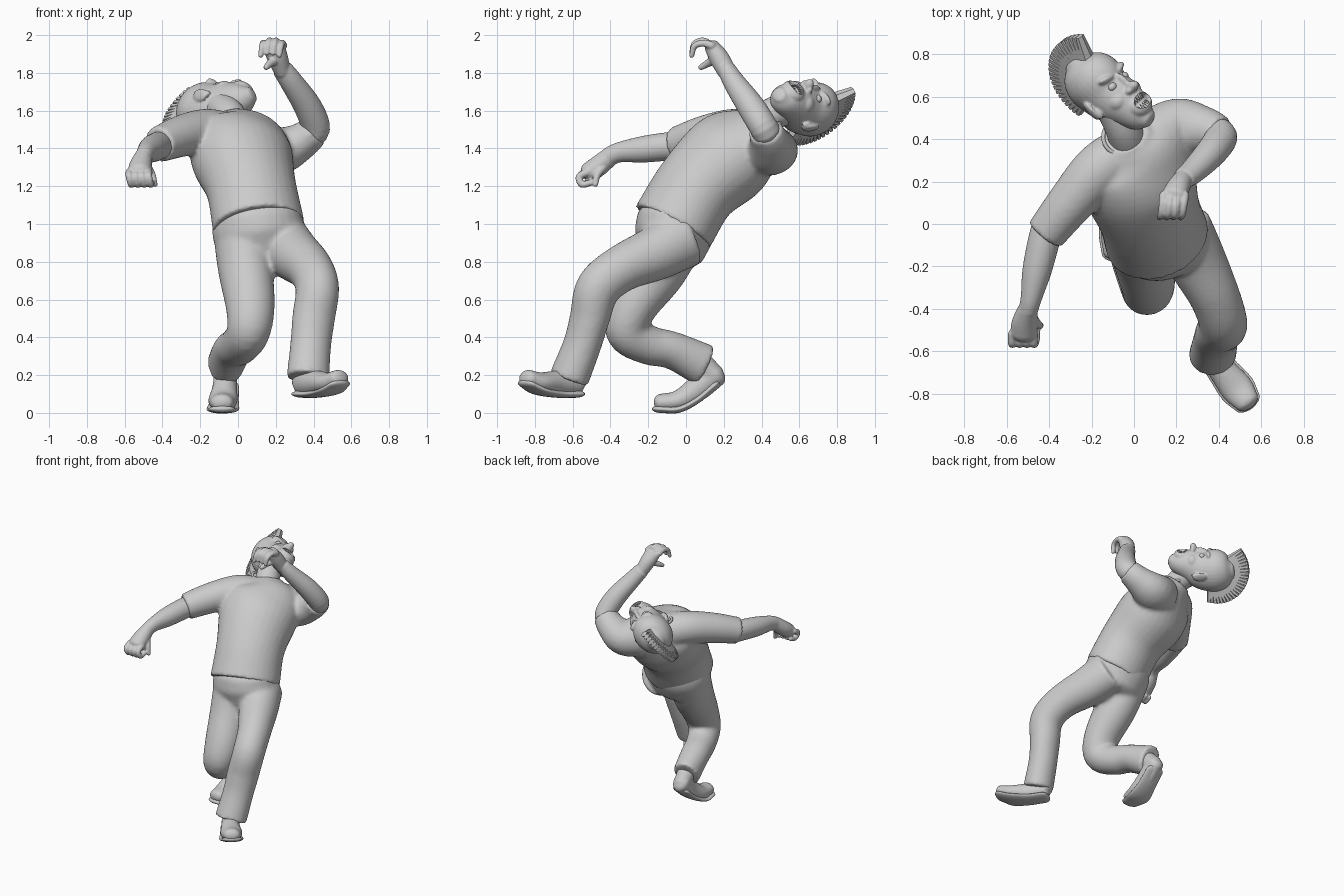
import bpy, bmesh
from math import sin, cos, pi, radians
from mathutils import Matrix, Vector

cube = bpy.data.objects.get("Cube")
if cube:
    bpy.data.objects.remove(cube)

grey = bpy.data.materials.new("plain grey")
grey.use_nodes = True
grey.diffuse_color = (.6, .6, .6, 1)
grey.node_tree.nodes["Principled BSDF"].inputs["Base Color"].default_value = (.6, .6, .6, 1)


def tube(bm, path, hint=(1, 0, 0), sides=24, steps=5, ends=0.0):
    """Loft ellipses along a smooth path of (x, y, z, half width, half depth)."""
    pts = [Vector(p) for p in path]
    pts = [pts[0] * 2 - pts[1]] + pts + [pts[-1] * 2 - pts[-2]]
    line = []
    for a, b, c, d in zip(pts, pts[1:], pts[2:], pts[3:]):
        for k in range(steps):
            t = k / steps
            line.append((b * 2 + (c - a) * t + (a * 2 - b * 5 + c * 4 - d) * t * t
                         + (b * 3 - a - c * 3 + d) * t ** 3) * .5)
    line.append(pts[-2])
    centres = [p.to_3d() for p in line]
    rings = []
    last = len(line) - 1
    for i, p in enumerate(line):
        t = (centres[min(i + 1, last)] - centres[max(i - 1, 0)]).normalized()
        s = Vector(hint)
        s = (s - t * s.dot(t)).normalized()
        rings.append((centres[i], s, t.cross(s), p[3], p[4], t))
    if ends:
        def dome(ring, sign):
            c, s, d, w, h, t = ring
            return [(c + t * sign * ends * min(w, h) * sin(a), s, d, w * cos(a), h * cos(a), t)
                    for a in (pi / 8, pi / 4, pi * .4)]
        rings = dome(rings[0], -1)[::-1] + rings + dome(rings[-1], 1)
    loops = []
    for c, s, d, w, h, t in rings:
        loops.append([bm.verts.new(c + s * w * cos(2 * pi * j / sides) + d * h * sin(2 * pi * j / sides))
                      for j in range(sides)])
    for a, b in zip(loops, loops[1:]):
        for j in range(sides):
            k = (j + 1) % sides
            bm.faces.new((a[j], a[k], b[k], b[j]))
    bm.faces.new(loops[0][::-1])
    bm.faces.new(loops[-1])


def ball(bm, place, size, turn=None):
    m = Matrix.Translation(place) @ (turn or Matrix()) @ Matrix.Diagonal((*size, 1))
    bmesh.ops.create_uvsphere(bm, u_segments=20, v_segments=12, radius=1, matrix=m)


def finish(name, bm, voxel=0, soften=0, angle=60):
    bmesh.ops.recalc_face_normals(bm, faces=bm.faces)
    mesh = bpy.data.meshes.new(name)
    bm.to_mesh(mesh)
    bm.free()
    ob = bpy.data.objects.new(name, mesh)
    bpy.context.collection.objects.link(ob)
    mesh.materials.append(grey)
    bpy.ops.object.select_all(action='DESELECT')
    bpy.context.view_layer.objects.active = ob
    ob.select_set(True)
    if voxel:
        fuse = ob.modifiers.new("fuse", 'REMESH')
        fuse.mode, fuse.voxel_size = 'VOXEL', voxel
        bpy.ops.object.modifier_apply(modifier="fuse")
    if soften:
        relax = ob.modifiers.new("relax", 'SMOOTH')
        relax.factor, relax.iterations = .5, soften
        bpy.ops.object.modifier_apply(modifier="relax")
    bpy.ops.object.shade_smooth_by_angle(angle=radians(angle))
    return ob


# shirt: leaning torso and two short sleeves
bm = bmesh.new()
tube(bm, [(.11, -.07, .985, .25, .22), (.07, .055, 1.19, .245, .22), (.02, .22, 1.35, .28, .24),
          (.0, .34, 1.46, .26, .185), (-.03, .4, 1.53, .14, .12), (-.04, .42, 1.56, .11, .095)],
     (.9, .28, -.28), 32)
tube(bm, [(-.05, .33, 1.46, .13, .13), (-.17, .25, 1.49, .12, .125), (-.3, .1, 1.465, .11, .11),
          (-.42, -.05, 1.42, .095, .095)], (0, 0, 1))
tube(bm, [(.1, .4, 1.41, .15, .15), (.22, .45, 1.39, .13, .145), (.33, .445, 1.435, .1, .11),
          (.405, .42, 1.495, .085, .09)], (0, 0, 1))
finish("shirt", bm, .014, 4)

# collar ring around the neck
bm = bmesh.new()
across, along = Vector((.9, .28, -.28)).normalized(), Vector((-.1, .75, -.1))
along = (along - across * along.dot(across)).normalized()
ring = [Vector((-.045, .415, 1.56)) + across * .105 * cos(a) + along * .09 * sin(a)
        for a in (i * pi / 8 for i in range(17))]
tube(bm, [(*p, .01, .01) for p in ring], across.cross(along), 8, 2)
finish("collar", bm)

# trousers: pelvis, forward left leg, bent right leg
bm = bmesh.new()
tube(bm, [(.1, -.06, 1.05, .23, .2), (.11, -.06, .95, .245, .21), (.13, -.07, .84, .2, .17)], ends=.4)
ball(bm, (.19, -.12, .84), (.1, .12, .11))
tube(bm, [(.22, .0, .93, .14, .16), (.29, -.16, .845, .14, .145), (.38, -.34, .765, .12, .125),
          (.42, -.465, .66, .115, .12), (.4, -.51, .5, .115, .105), (.385, -.55, .36, .11, .1),
          (.37, -.62, .18, .115, .105)], (.9, .4, 0))
tube(bm, [(.02, -.06, .95, .15, .17), (.04, -.15, .76, .145, .155), (.065, -.28, .56, .13, .125),
          (.055, -.31, .43, .115, .115), (.01, -.2, .36, .108, .105), (-.03, -.07, .33, .105, .1),
          (-.07, .1, .25, .095, .115)], (.95, .2, 0))
finish("trousers", bm, .014, 8)


# shoes: rounded upper on a thin bent sole, path runs from heel to toe
def shoe(name, path, side, ankle):
    bm = bmesh.new()
    up = [.075, .068, .055, .045]
    wide = [.062, .066, .078, .06]
    tube(bm, [(x, y, z + h, w, h) for (x, y, z), h, w in zip(path, up, wide)], side, ends=.7)
    x, y, z = path[0]
    tube(bm, [(x, y, z + .05, .06, .065), (*ankle, .065, .065)], side)
    finish(name + "_upper", bm, .01, 3)
    bm = bmesh.new()
    tube(bm, [(x, y, z + .01, w + .008, .02) for (x, y, z), w in zip(path, wide)], side, ends=2)
    finish(name + "_sole", bm)


shoe("left_shoe", [(.345, -.585, .09), (.41, -.68, .09), (.485, -.775, .105), (.535, -.84, .14)],
     (.78, .6, 0), (.36, -.6, .24))
shoe("right_shoe", [(-.065, .15, .135), (-.07, .06, .06), (-.08, -.04, .01), (-.085, -.14, .01)],
     (1, 0, 0), (-.06, .08, .26))

# left forearm with open, curling hand
bm = bmesh.new()
tube(bm, [(.35, .44, 1.46, .075, .075), (.41, .415, 1.505, .075, .078), (.37, .345, 1.62, .073, .074),
          (.285, .255, 1.75, .058, .062), (.235, .215, 1.82, .048, .055)], (.3, .8, 0))
tube(bm, [(.235, .215, 1.81, .045, .05), (.21, .175, 1.88, .055, .052), (.19, .14, 1.935, .058, .042)], ends=.8)
for i in range(4):
    x = .14 + .033 * i
    drop = .012 * abs(i - 1.5)
    tube(bm, [(x, .135, 1.945, .022, .022), (x - .005, .09, 1.975 - drop, .019, .019),
              (x - .012, .045, 1.96 - drop, .017, .017), (x - .02, .03, 1.91 - drop, .014, .014)],
         sides=10, ends=1)
tube(bm, [(.2, .15, 1.87, .026, .026), (.17, .115, 1.85, .021, .021), (.15, .08, 1.83, .016, .016)],
     sides=10, ends=1)
finish("left_arm", bm, .006, 3)

# right forearm with fist
bm = bmesh.new()
tube(bm, [(-.4, .02, 1.42, .075, .075), (-.43, -.1, 1.41, .075, .075), (-.46, -.23, 1.395, .068, .07),
          (-.485, -.35, 1.38, .05, .054), (-.5, -.41, 1.355, .046, .05)])
tube(bm, [(-.5, -.4, 1.36, .046, .05), (-.515, -.46, 1.31, .06, .055), (-.52, -.51, 1.275, .064, .054)], ends=.8)
for i in range(4):
    x = -.575 + .034 * i
    tube(bm, [(x, -.52, 1.275, .021, .021), (x, -.565, 1.25, .02, .02),
              (x + .01, -.55, 1.21, .019, .019), (x + .015, -.5, 1.22, .017, .017)], sides=10, ends=1)
tube(bm, [(-.48, -.44, 1.3, .025, .025), (-.455, -.47, 1.26, .02, .02), (-.44, -.48, 1.21, .015, .015)],
     sides=10, ends=1)
finish("right_arm", bm, .006, 3)

# neck
bm = bmesh.new()
tube(bm, [(-.02, .36, 1.5, .09, .085), (-.05, .45, 1.58, .085, .085), (-.1, .57, 1.62, .09, .09)])
finish("neck", bm)

# head is shaped upright, then tipped back by this frame
up = Vector((-.67, .74, 0)).normalized()
face = Vector((.5, .45, .74))
face = (face - up * face.dot(up)).normalized()
left = up.cross(face)
frame = Matrix((left, -face, up)).transposed().to_4x4()
frame.translation = (-.17, .66, 1.61)

bm = bmesh.new()
tube(bm, [(0, -.1, -.285, .045, .04), (0, -.075, -.24, .08, .08), (0, -.045, -.15, .105, .115),
          (0, -.005, -.06, .122, .142), (0, .005, .03, .132, .152), (0, .01, .1, .108, .125),
          (0, .01, .145, .06, .07)], ends=.4, sides=32)
ball(bm, (0, -.165, -.118), (.028, .042, .026))
ball(bm, (0, -.14, -.075), (.018, .03, .055))
ball(bm, (0, -.125, -.2), (.07, .045, .062))
for s in (-1, 1):
    ball(bm, (s * .026, -.155, -.122), (.018, .022, .016))
    ball(bm, (s * .05, -.12, -.012), (.05, .03, .018), Matrix.Rotation(s * -.25, 4, 'Y'))
    ball(bm, (s * .055, -.08, -.125), (.05, .055, .045))
    ball(bm, (s * .13, .02, -.075), (.014, .036, .052), Matrix.Rotation(s * .45, 4, 'Z'))
    ball(bm, (s * .126, .005, -.105), (.013, .02, .03))
bm.transform(frame)
head = finish("head", bm, .006, 6)

# open mouth
bm = bmesh.new()
ball(bm, (0, -.16, -.198), (.055, .08, .036))
bm.transform(frame)
cutter = finish("mouth_cutter", bm)
cutter.hide_render = True
cut = head.modifiers.new("mouth", 'BOOLEAN')
cut.operation, cut.object = 'DIFFERENCE', cutter
bpy.context.view_layer.objects.active = head
bpy.ops.object.modifier_apply(modifier="mouth")
bpy.data.objects.remove(cutter)

# teeth, pointed, in two rows
bm = bmesh.new()
for row, z in ((1, -.177), (-1, -.219)):
    for i in range(8):
        a = (i - 3.5) * .3
        turn = Matrix.Rotation(pi if row > 0 else 0, 4, 'X')
        place = Matrix.Translation((.048 * sin(a), -.1 - .05 * cos(a), z))
        bmesh.ops.create_cone(bm, cap_ends=True, segments=8, radius1=.008, radius2=.002,
                              depth=.03, matrix=place @ turn)
bm.transform(frame)
finish("teeth", bm)

# eyes
bm = bmesh.new()
for s in (-1, 1):
    ball(bm, (s * .05, -.116, -.055), (.024, .022, .02))
bm.transform(frame)
finish("eyes", bm)

# mohawk: a fan of overlapping wedge spikes from brow to nape
bm = bmesh.new()
count = 24
for i in range(count):
    a = radians(60 + 130 * i / (count - 1))
    reach = .135 - .03 * i / count + .02 * sin(pi * i / count)
    aim = Matrix.Rotation(pi / 2 - a, 4, 'X')
    m = aim @ Matrix.Translation((0, 0, .125 + reach / 2)) @ Matrix.Diagonal((1.7, 1, 1, 1))
    bmesh.ops.create_cone(bm, cap_ends=True, segments=6, radius1=.024, radius2=.015,
                          depth=reach, matrix=m)
bm.transform(frame)
finish("mohawk", bm, angle=25)
